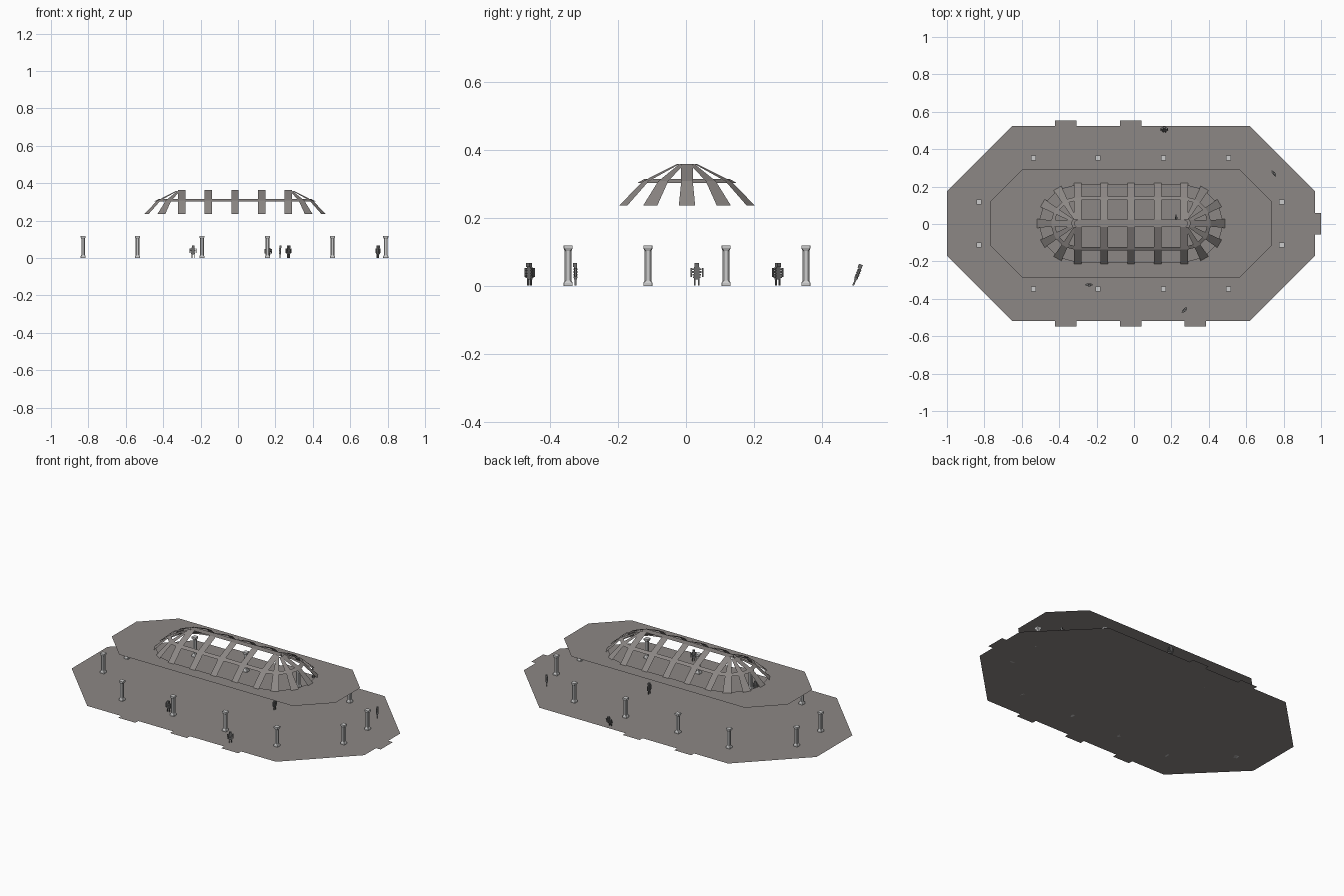
import bpy, bmesh, math
from mathutils import Matrix, Vector

if "Cube" in bpy.data.objects:
    bpy.data.objects.remove(bpy.data.objects["Cube"])

CX, CY = -0.016, 0.003
ROOF_Z = 0.236


def material(name, rgb):
    m = bpy.data.materials.new(name)
    m.diffuse_color = (*rgb, 1)
    m.use_nodes = True
    m.node_tree.nodes["Principled BSDF"].inputs["Base Color"].default_value = m.diffuse_color
    return m


STONE = material("warm_grey_stone", (0.265, 0.245, 0.235))
PALE = material("pale_column_stone", (0.60, 0.60, 0.60))
DARK = material("dark_grey_figure", (0.15, 0.15, 0.15))


def finish(bm, name, mat):
    me = bpy.data.meshes.new(name)
    bm.to_mesh(me)
    bm.free()
    me.materials.append(mat)
    ob = bpy.data.objects.new(name, me)
    bpy.context.collection.objects.link(ob)
    return ob


def face(bm, pts):
    f = bm.faces.new([bm.verts.new(p) for p in pts])
    f.normal_update()
    if f.normal.z < 0:
        f.normal_flip()


def octagon(hx, hy, cut, z):
    """Rectangle with chamfered corners, centred on the hall."""
    out = []
    for sx, sy, first in ((1, -1, 0), (1, 1, 1), (-1, 1, 0), (-1, -1, 1)):
        a = (CX + sx * (hx - cut), CY + sy * hy, z)
        b = (CX + sx * hx, CY + sy * (hy - cut), z)
        out += [b, a] if first else [a, b]
    return out


def profile(r):
    """Height of the skylight shell at distance r from its ridge."""
    pts = [(0, 0.363), (0.02, 0.363), (0.14, 0.308), (0.217, ROOF_Z)]
    for (r0, z0), (r1, z1) in zip(pts, pts[1:]):
        if r <= r1:
            return z0 + (z1 - z0) * (r - r0) / (r1 - r0)
    return ROOF_Z


HALF = 0.285  # half length of the straight skylight section


def stadium(r, z):
    out = []
    for s, start in ((1, -90), (-1, 90)):
        for i in range(7):
            a = math.radians(start + 30 * i)
            out.append((CX + s * HALF + r * math.cos(a), CY + r * math.sin(a), z))
    return out


# floor slab with door thresholds
bm = bmesh.new()
face(bm, octagon(0.985, 0.522, 0.35, 0))
for x, sides in ((-0.365, (1, -1)), (-0.018, (1, -1)), (0.328, (-1,))):
    for s in sides:
        y0, y1 = CY + s * 0.522, CY + s * 0.55
        face(bm, [(x - .057, y0, 0), (x + .057, y0, 0), (x + .057, y1, 0), (x - .057, y1, 0)])
face(bm, [(0.969, -.057, 0), (1.0, -.057, 0), (1.0, .06, 0), (0.969, .06, 0)])
finish(bm, "floor", STONE)

# flat roof with a long rounded opening
bm = bmesh.new()
edges = []
for loop in (octagon(0.753, 0.288, 0.17, ROOF_Z), stadium(0.207, ROOF_Z)):
    vs = [bm.verts.new(p) for p in loop]
    edges += [bm.edges.new((vs[i - 1], vs[i])) for i in range(len(vs))]
bmesh.ops.triangle_fill(bm, use_beauty=True, edges=edges, normal=(0, 0, 1))
finish(bm, "roof", STONE)


# skylight ribs
def rib(bm, cx, angle, stations):
    d = Vector((math.cos(angle), math.sin(angle), 0))
    n = Vector((-d.y, d.x, 0))
    c = Vector((cx, CY, 0))
    for (r0, w0), (r1, w1) in zip(stations, stations[1:]):
        p0 = c + d * r0 + Vector((0, 0, profile(r0)))
        p1 = c + d * r1 + Vector((0, 0, profile(r1)))
        face(bm, [p0 - n * w0, p1 - n * w1, p1 + n * w1, p0 + n * w0])


bm = bmesh.new()
for i in range(5):
    for s in (1, -1):
        rib(bm, CX - HALF + i * HALF / 2, s * math.pi / 2,
            [(0.02, 0.02), (0.14, 0.02), (0.217, 0.02)])
for side in (0, math.pi):
    for deg in (-60, -30, 0, 30, 60):
        rib(bm, CX + math.cos(side) * HALF, side + math.radians(deg),
            [(0.03, 0.008 if deg else 0.018), (0.14, 0.017), (0.217, 0.024)])
finish(bm, "skylight_ribs", STONE)

# ring beam halfway up the skylight
bm = bmesh.new()
lo, hi = stadium(0.145, profile(0.145)), stadium(0.125, profile(0.125))
for i in range(len(lo)):
    face(bm, [lo[i - 1], lo[i], hi[i], hi[i - 1]])
finish(bm, "skylight_ring_beam", STONE)

# ridge strip
bm = bmesh.new()
face(bm, stadium(0.02, 0.363))
finish(bm, "skylight_ridge", STONE)


# columns: square base and capital with an eight-sided shaft
def column(x, y, i):
    bm = bmesh.new()
    rings = [(0, .0135), (.008, .0135), (.016, .010), (.103, .010), (.111, .0135), (.119, .0135)]
    prev = None
    for z, h in rings:
        k = h * 0.55
        pts = [(h, -k), (h, k), (k, h), (-k, h), (-h, k), (-h, -k), (-k, -h), (k, -h)]
        if h > .012:
            k = h * 0.93
            pts = [(h, -k), (h, k), (k, h), (-k, h), (-h, k), (-h, -k), (-k, -h), (k, -h)]
        vs = [bm.verts.new((x + px, y + py, z)) for px, py in pts]
        if prev:
            for j in range(8):
                bm.faces.new((prev[j - 1], prev[j], vs[j], vs[j - 1]))
        else:
            bm.faces.new(vs[::-1])
        prev = vs
    bm.faces.new(prev)
    finish(bm, f"column_{i}", PALE)


spots = [(x, CY + s * 0.35) for s in (1, -1) for x in (-0.537, -0.193, 0.158, 0.505)]
spots += [(x, CY + s * 0.115) for s in (1, -1) for x in (-0.828, 0.79)]
for i, (x, y) in enumerate(spots):
    column(x, y, i + 1)

# small standing figures: legs, slatted torso, arms and head
PARTS = [  # centre, size
    ((-.006, 0, .009), (.004, .005, .018)), ((.006, 0, .009), (.004, .005, .018)),
    ((0, 0, .036), (.016, .008, .038)),
    ((0, 0, .024), (.022, .011, .005)), ((0, 0, .032), (.025, .012, .005)),
    ((0, 0, .040), (.028, .012, .005)), ((0, 0, .048), (.028, .012, .005)),
    ((-.017, 0, .038), (.004, .006, .026)), ((.017, 0, .038), (.004, .006, .026)),
    ((0, -.002, .060), (.013, .012, .012)),
]


def figure(name, x, y, deg, lean=0):
    bm = bmesh.new()
    for c, s in PARTS:
        bmesh.ops.create_cube(bm, size=1, matrix=Matrix.Translation(c) @ Matrix.Diagonal((*s, 1)))
    ob = finish(bm, name, DARK)
    ob.location = (x, y, 0.001)
    ob.rotation_euler = (math.radians(lean), 0, math.radians(deg))


figure("front_left_figure", -0.24, -0.325, 0)
figure("front_right_figure", 0.27, -0.46, 45)
figure("centre_figure", 0.225, 0.032, 90)
figure("right_figure", 0.748, 0.27, 125)
figure("back_figure", 0.162, 0.492, 0, -22)
